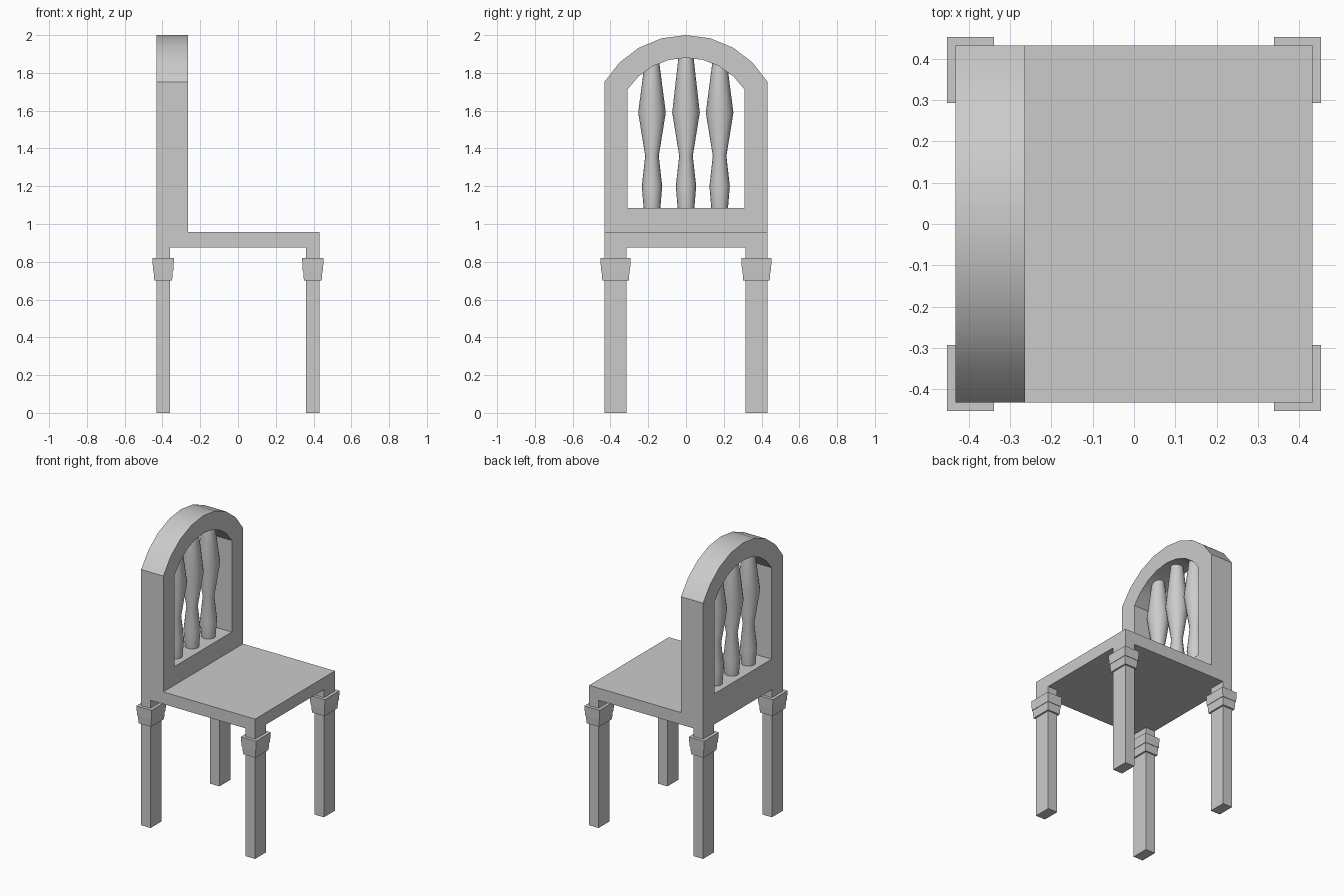
import bpy
import bmesh
from math import asin, sin, cos, pi

cube = bpy.data.objects.get("Cube")
if cube:
    bpy.data.objects.remove(cube, do_unlink=True)

GREY = (0.6, 0.6, 0.6, 1)
grey = bpy.data.materials.new("plain grey")
grey.use_nodes = True
grey.diffuse_color = GREY
grey.node_tree.nodes["Principled BSDF"].inputs["Base Color"].default_value = GREY

HALF = 0.432          # half width of the seat
SEAT_LOW, SEAT_TOP = 0.875, 0.958


def finish(name, bm, smooth=False):
    bmesh.ops.recalc_face_normals(bm, faces=bm.faces)
    mesh = bpy.data.meshes.new(name)
    bm.to_mesh(mesh)
    bm.free()
    mesh.materials.append(grey)
    obj = bpy.data.objects.new(name, mesh)
    bpy.context.collection.objects.link(obj)
    if smooth:
        bpy.ops.object.select_all(action='DESELECT')
        obj.select_set(True)
        bpy.context.view_layer.objects.active = obj
        bpy.ops.object.shade_smooth_by_angle()
    return obj


def loft(name, rings, smooth=False):
    """Skin a stack of equal-length point rings and cap both ends."""
    bm = bmesh.new()
    loops = [[bm.verts.new(p) for p in ring] for ring in rings]
    n = len(loops[0])
    for low, high in zip(loops, loops[1:]):
        for i in range(n):
            j = (i + 1) % n
            bm.faces.new((low[i], low[j], high[j], high[i]))
    bm.faces.new(loops[0])
    bm.faces.new(loops[-1])
    return finish(name, bm, smooth)


def rectangle(cx, cy, hx, hy, z):
    return [(cx + sx * hx, cy + sy * hy, z)
            for sx, sy in ((-1, -1), (1, -1), (1, 1), (-1, 1))]


def arch(half, bottom, spring, crown, segments=8):
    """Outline in y and z: straight sides under a shallow arc."""
    rise = crown - spring
    radius = (half ** 2 + rise ** 2) / (2 * rise)
    sweep = asin(half / radius)
    arc = []
    for i in range(segments + 1):
        a = sweep * (2 * i / segments - 1)
        arc.append((radius * sin(a), crown - radius + radius * cos(a)))
    return [(-half, bottom)] + arc + [(half, bottom)]


# Seat slab
loft("seat", [rectangle(0, 0, HALF, HALF, z) for z in (SEAT_LOW, SEAT_TOP)])

# Arched backrest frame with an opening
BACK_X = (-HALF, -0.264)
outer = arch(HALF, SEAT_TOP, 1.752, 2.0)
inner = arch(0.31, 1.085, 1.712, 1.88)
bm = bmesh.new()
o0, o1 = [[bm.verts.new((x, y, z)) for y, z in outer] for x in BACK_X]
i0, i1 = [[bm.verts.new((x, y, z)) for y, z in inner] for x in BACK_X]
for a in range(len(outer)):
    b = (a + 1) % len(outer)
    for p, q in ((o0, o1), (o1, i1), (i1, i0), (i0, o0)):
        bm.faces.new((p[a], p[b], q[b], q[a]))
finish("backrest_frame", bm, smooth=True)

# Turned spindles inside the opening
SIDES = 16
for label, y, top in (("right", -0.18, 1.86), ("middle", 0, 1.9), ("left", 0.178, 1.86)):
    profile = [(1.08, 0.044), (1.2, 0.054), (1.36, 0.036), (1.59, 0.073), (top, 0.038)]
    rings = [[(-0.348 + r * cos(2 * pi * k / SIDES), y + r * sin(2 * pi * k / SIDES), z)
              for k in range(SIDES)] for z, r in profile]
    loft("spindle_" + label, rings, smooth=True)

# Legs with stepped, tapering collars
for x_label, sx in (("right", -1), ("left", 1)):
    for y_label, sy in (("front", -1), ("back", 1)):
        tag = y_label + "_" + x_label
        cx, cy = sx * 0.396, sy * 0.373
        loft("leg_" + tag,
             [rectangle(cx, cy, 0.036, 0.059, z) for z in (0, SEAT_LOW)])
        collar = [(0.7, 0.011), (0.755, 0.015), (0.755, 0.018), (0.82, 0.021)]
        loft("collar_" + tag,
             [rectangle(cx, cy, 0.036 + g, 0.059 + g, z) for z, g in collar])
